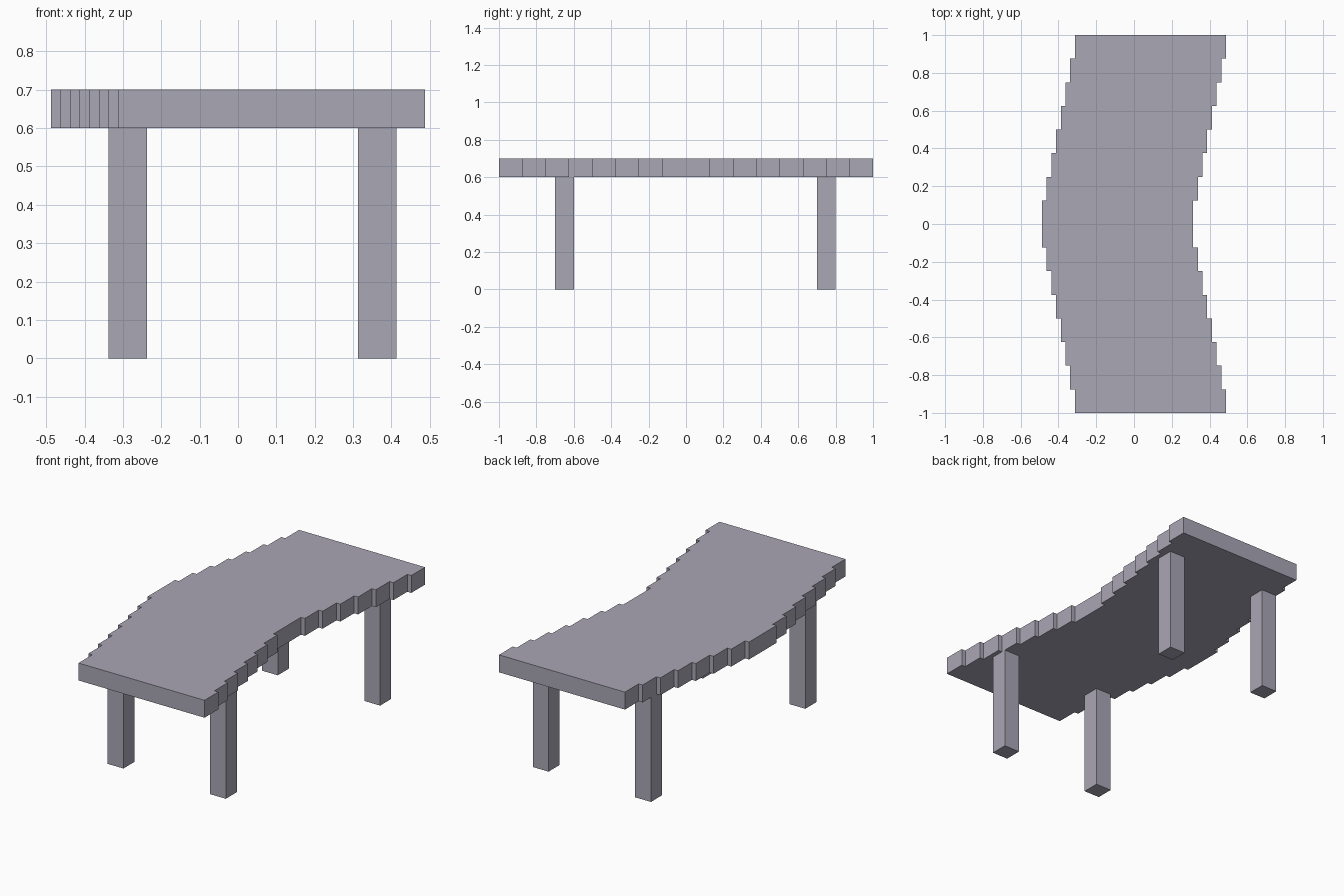
import bpy
import bmesh

if "Cube" in bpy.data.objects:
    bpy.data.objects.remove(bpy.data.objects["Cube"])

paint = bpy.data.materials.new("grey_lilac")
paint.diffuse_color = (0.40, 0.385, 0.46, 1)
paint.use_nodes = True
paint.node_tree.nodes["Principled BSDF"].inputs["Base Color"].default_value = paint.diffuse_color


def finish(name, bm):
    bmesh.ops.recalc_face_normals(bm, faces=bm.faces)
    mesh = bpy.data.meshes.new(name)
    bm.to_mesh(mesh)
    bm.free()
    mesh.materials.append(paint)
    obj = bpy.data.objects.new(name, mesh)
    bpy.context.collection.objects.link(obj)
    return obj


# Table top: stepped crescent outline, one closed profile extruded upward
STEP, SHIFT, COUNT, WIDTH = 0.125, 0.025, 8, 0.8
half = []
for i in range(COUNT):
    x = -0.4875 + SHIFT * i
    half += [(x, STEP * i), (x, STEP * (i + 1))]
half = half[1:]  # the two middle strips form one straight edge
left = [(x, -y) for x, y in reversed(half)] + half
right = [(x + WIDTH, y) for x, y in reversed(left)]

bm = bmesh.new()
outline = bm.faces.new([bm.verts.new((x, y, 0.6)) for x, y in left + right])
ext = bmesh.ops.extrude_face_region(bm, geom=[outline])
top = [v for v in ext["geom"] if isinstance(v, bmesh.types.BMVert)]
bmesh.ops.translate(bm, verts=top, vec=(0, 0, 0.1))
finish("table_top", bm)

# Four square legs
for side, x in (("left", -0.2875), ("right", 0.3625)):
    for end, y in (("front", -0.65), ("back", 0.75)):
        bm = bmesh.new()
        bmesh.ops.create_cube(bm, size=1)
        bmesh.ops.scale(bm, verts=bm.verts, vec=(0.1, 0.1, 0.6))
        leg = finish(f"{end}_{side}_leg", bm)
        leg.location = (x, y, 0.3)
